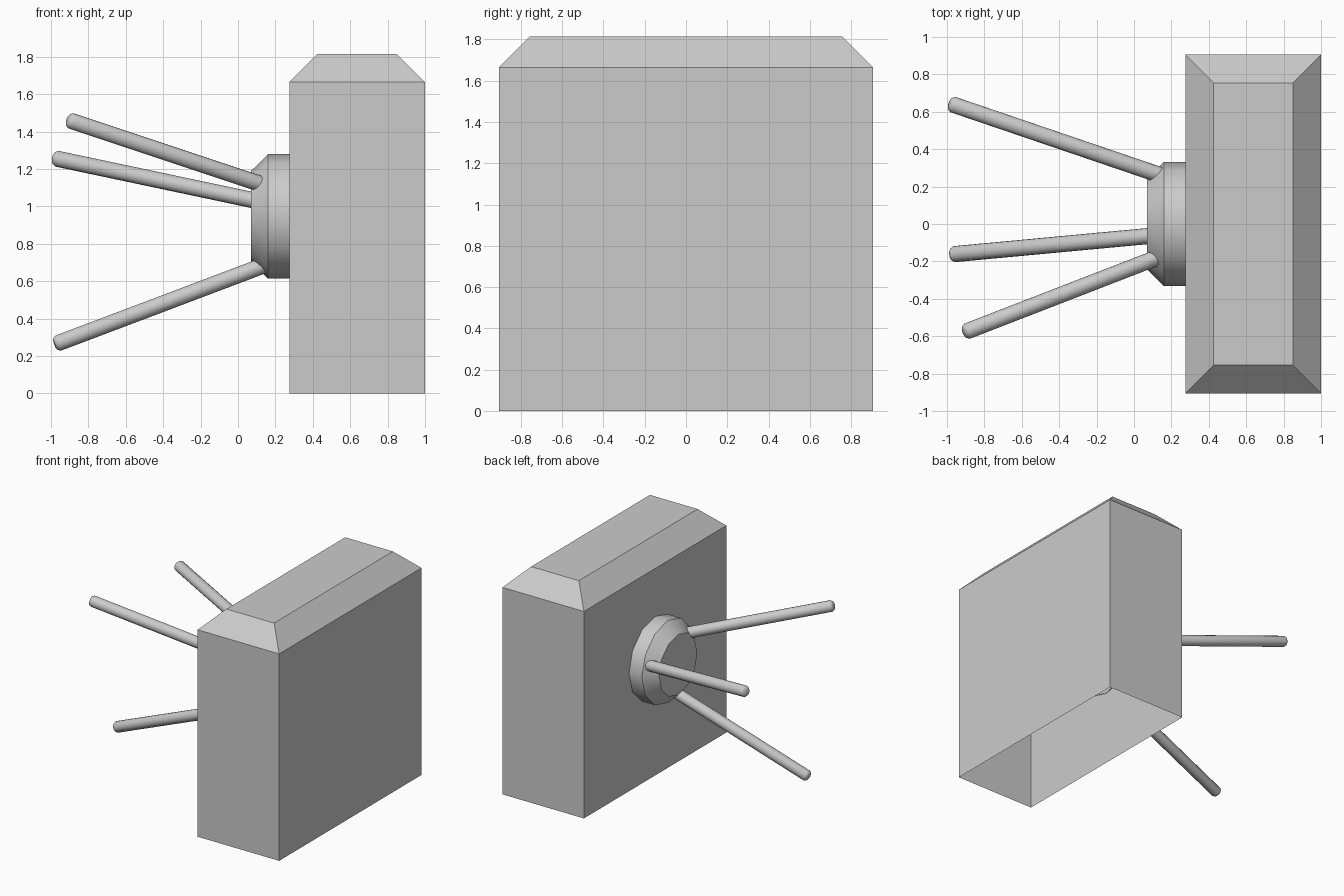
import bpy, bmesh, math
from mathutils import Vector

if "Cube" in bpy.data.objects:
    bpy.data.objects.remove(bpy.data.objects["Cube"])


def finish(name, bm, smooth=None):
    bmesh.ops.recalc_face_normals(bm, faces=bm.faces)
    mesh = bpy.data.meshes.new(name)
    bm.to_mesh(mesh)
    bm.free()
    ob = bpy.data.objects.new(name, mesh)
    bpy.context.collection.objects.link(ob)
    if smooth:
        bpy.ops.object.select_all(action='DESELECT')
        ob.select_set(True)
        bpy.context.view_layer.objects.active = ob
        bpy.ops.object.shade_smooth_by_angle(angle=math.radians(smooth))
    return ob


def lathe(name, start, end, profile, sides, smooth):
    """Capped solid from (distance, radius) rings along the line start-end."""
    start, end = Vector(start), Vector(end)
    axis = (end - start).normalized()
    u = axis.cross(Vector((0, 0, 1))).normalized()
    v = axis.cross(u)
    bm = bmesh.new()
    rings = []
    for d, r in profile:
        angles = [2 * math.pi * i / sides for i in range(sides)]
        rings.append([bm.verts.new(start + axis * d + (u * math.cos(a) + v * math.sin(a)) * r)
                      for a in angles])
    for a, b in zip(rings, rings[1:]):
        for i in range(sides):
            j = (i + 1) % sides
            bm.faces.new((a[i], a[j], b[j], b[i]))
    bm.faces.new(rings[0])
    bm.faces.new(rings[-1])
    return finish(name, bm, smooth)


# Body: block with a chamfered top and an open underside
bm = bmesh.new()
x0, x1, hy, inset = 0.275, 1.0, 0.905, 0.15
levels = []
for z, k in ((0, 0), (1.665, 0), (1.815, inset)):
    levels.append([bm.verts.new(p) for p in (
        (x0 + k, -hy + k, z), (x1 - k, -hy + k, z),
        (x1 - k, hy - k, z), (x0 + k, hy - k, z))])
for a, b in zip(levels, levels[1:]):
    for i in range(4):
        j = (i + 1) % 4
        bm.faces.new((a[i], a[j], b[j], b[i]))
bm.faces.new(levels[-1])
finish("body", bm)

# Hub: twelve-sided disc with a chamfered front
lathe("hub", (0.07, 0, 0.947), (0.28, 0, 0.947),
      [(0, 0.243), (0.09, 0.332), (0.21, 0.332)], 12, 35)

# Rods: three splayed bars with rounded tips, sunk into the hub
rods = [((-0.91, -0.58, 1.463), (0.2, -0.15, 1.093)),
        ((-0.987, 0.645, 1.259), (0.2, 0.241, 1.008)),
        ((-0.98, -0.163, 0.262), (0.2, -0.053, 0.708))]
R = 0.043
for n, (tip, base) in enumerate(rods, 1):
    length = (Vector(base) - Vector(tip)).length
    lathe(f"rod_{n}", tip, base,
          [(0, R * 0.55), (0.006, R * 0.8), (0.02, R), (length, R)], 16, 50)
